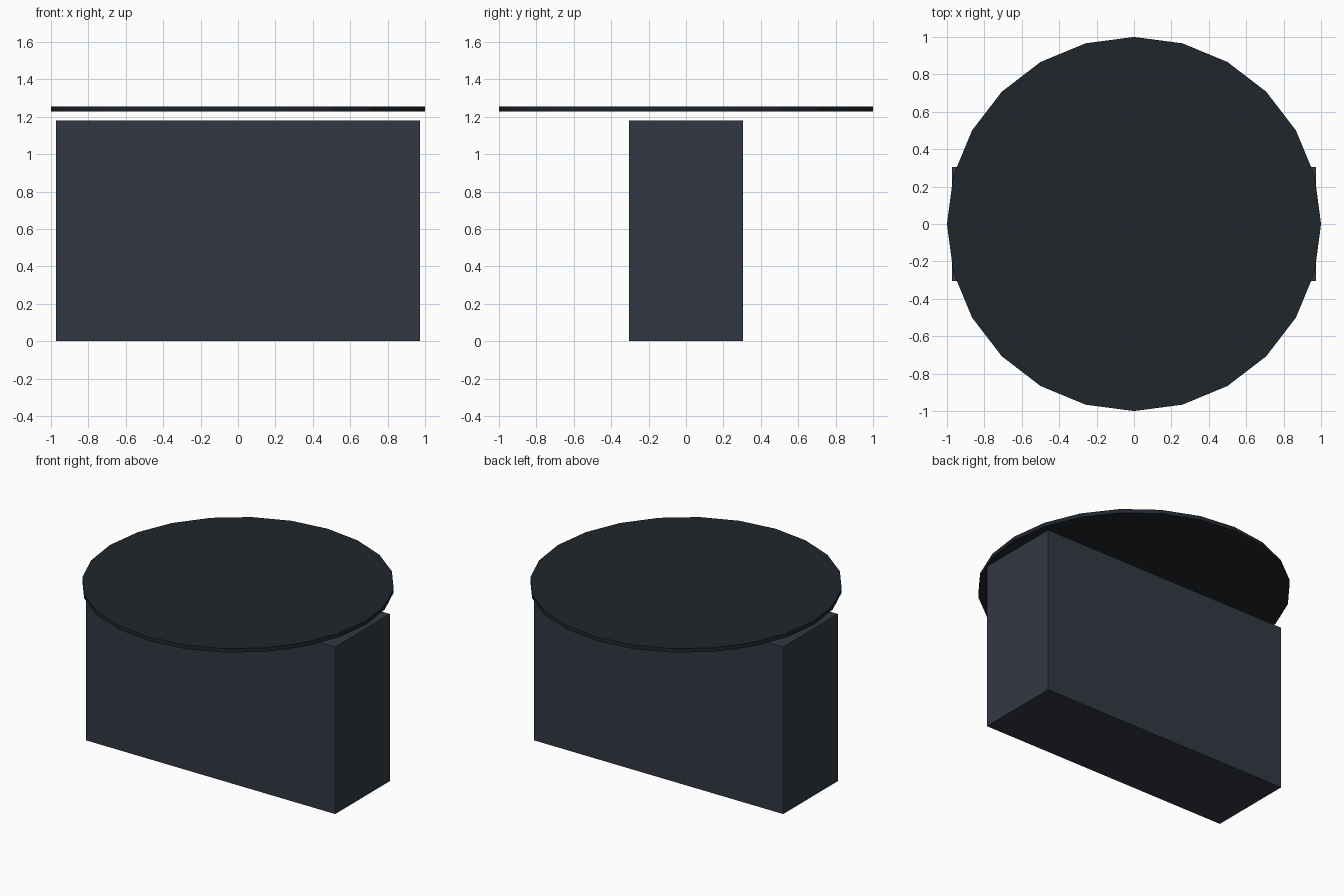
import bpy

if "Cube" in bpy.data.objects:
    bpy.data.objects.remove(bpy.data.objects["Cube"])


def material(name, rgb):
    mat = bpy.data.materials.new(name)
    mat.diffuse_color = (*rgb, 1)
    mat.use_nodes = True
    mat.node_tree.nodes["Principled BSDF"].inputs["Base Color"].default_value = mat.diffuse_color
    return mat


def finish(name, mat):
    obj = bpy.context.object
    obj.name = name
    obj.data.materials.append(mat)
    return obj


slate = material("slate", (0.032, 0.040, 0.055))
dark = material("dark", (0.014, 0.019, 0.025))

# Rectangular body standing on the ground
W, D, H = 1.946, 0.61, 1.18
bpy.ops.mesh.primitive_cube_add(size=1, location=(0, 0, H / 2))
body = finish("body", slate)
body.scale = (W, D, H)
bpy.ops.object.transform_apply(location=False, rotation=False, scale=True)

# Thin 24-sided disc floating just above the body
Z0, Z1 = 1.228, 1.256
bpy.ops.mesh.primitive_cylinder_add(vertices=24, radius=1, depth=Z1 - Z0,
                                    location=(0, 0, (Z0 + Z1) / 2))
finish("top_disc", dark)
